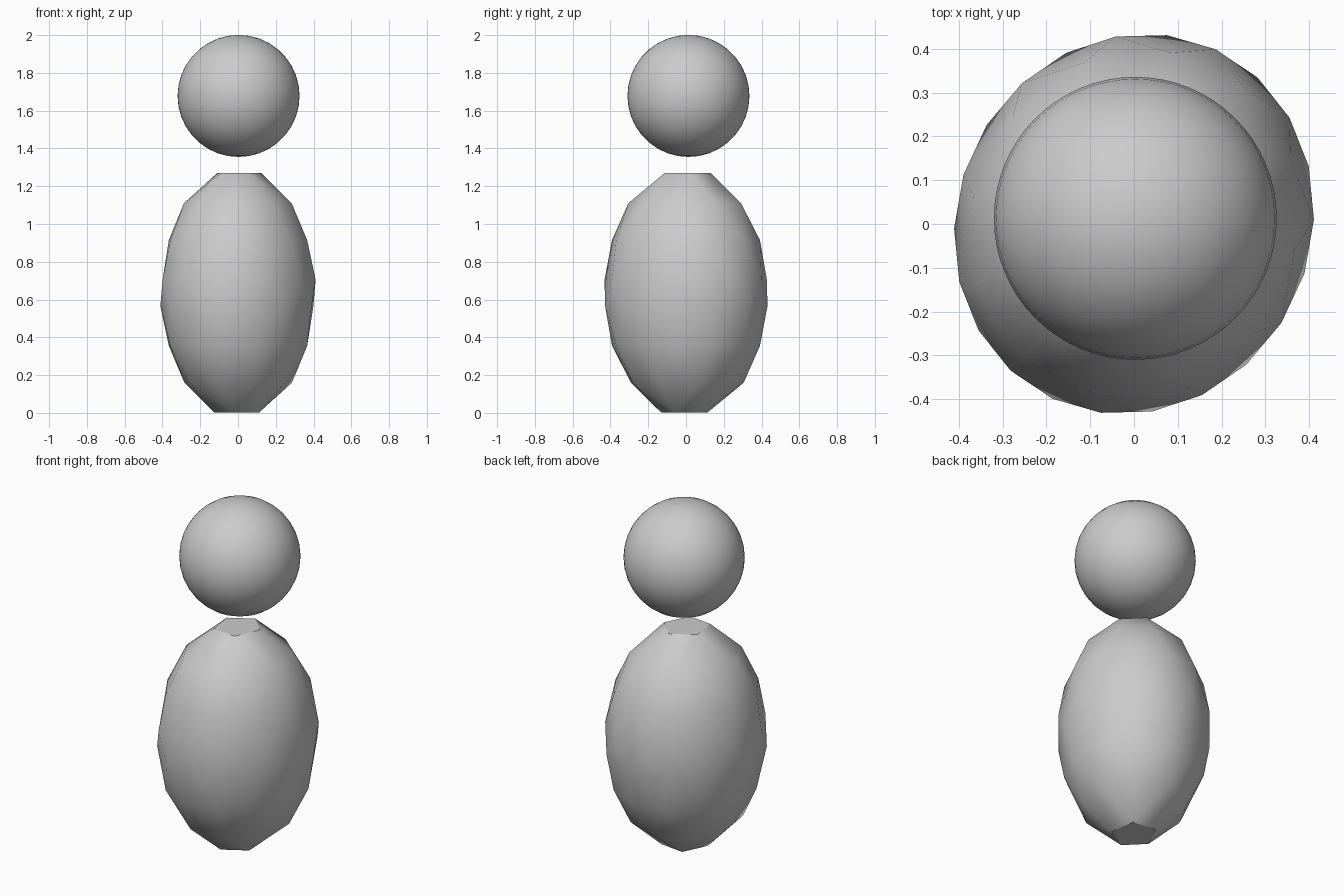
import bpy, bmesh, math
from mathutils import Vector, Matrix

if "Cube" in bpy.data.objects:
    bpy.data.objects.remove(bpy.data.objects["Cube"])


def add_object(name, bm):
    mesh = bpy.data.meshes.new(name)
    bm.to_mesh(mesh)
    bm.free()
    ob = bpy.data.objects.new(name, mesh)
    bpy.context.collection.objects.link(ob)
    bpy.ops.object.select_all(action='DESELECT')
    ob.select_set(True)
    bpy.context.view_layer.objects.active = ob
    return ob


# Head: smooth ball floating above the body
bm = bmesh.new()
bmesh.ops.create_uvsphere(bm, u_segments=64, v_segments=18, radius=0.323,
                          matrix=Matrix.Translation((0.003, 0.013, 1.678)))
add_object("head", bm)
bpy.ops.object.shade_smooth()

# Body: faceted egg, a convex hull over rings that mirror through the centre
HALF, TALL, MID = 0.634, 0.665, 0.635
LONG, SHORT, TURN = 0.443, 0.407, math.radians(65)
rings = [(HALF, 5, 0.3), (0.475, 9, 0.1), (0.28, 12, 0.25), (0.07, 11, 0.0)]
spin = Matrix.Rotation(TURN, 3, 'Z')
bm = bmesh.new()
for z, sides, phase in rings:
    k = math.sqrt(1 - (z / TALL) ** 2)
    for i in range(sides):
        a = math.tau * i / sides + phase
        p = spin @ Vector((LONG * k * math.cos(a), SHORT * k * math.sin(a), z))
        for s in (1, -1):
            bm.verts.new(p * s + Vector((0, 0, MID)))
bmesh.ops.convex_hull(bm, input=bm.verts)
bmesh.ops.recalc_face_normals(bm, faces=bm.faces)
add_object("body", bm)
bpy.ops.object.shade_smooth_by_angle(angle=math.radians(30))
